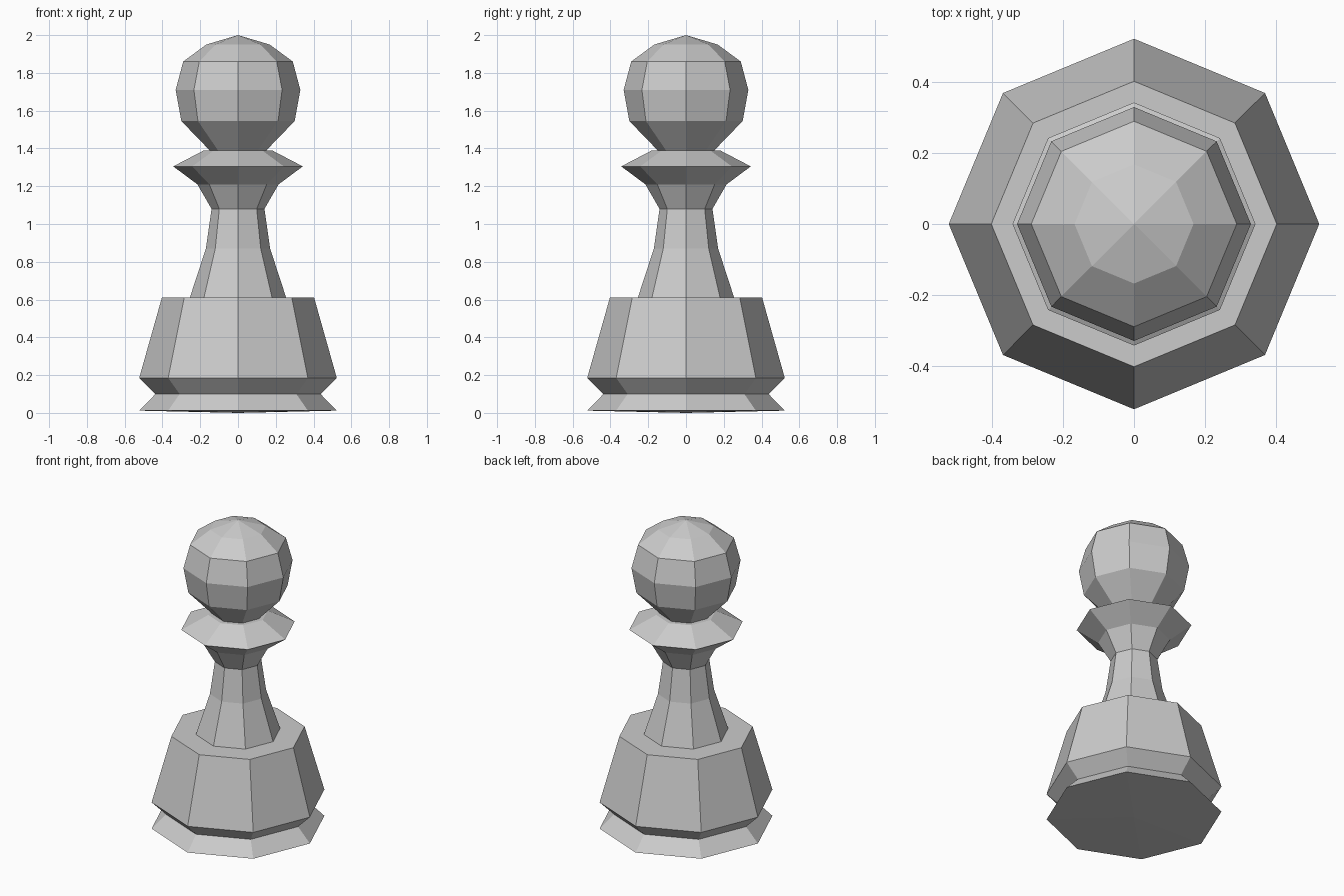
import bpy
import bmesh
from math import cos, sin, tau

SIDES = 8

cube = bpy.data.objects.get("Cube")
if cube:
    bpy.data.objects.remove(cube, do_unlink=True)

grey = bpy.data.materials.new("light_grey")
grey.use_nodes = True
grey.diffuse_color = (0.6, 0.6, 0.6, 1)
grey.node_tree.nodes["Principled BSDF"].inputs["Base Color"].default_value = grey.diffuse_color


def lathe(name, profile):
    """Turn a (radius, height) profile into a closed eight-sided solid."""
    bm = bmesh.new()
    rings = []
    for r, z in profile:
        if r == 0:
            rings.append([bm.verts.new((0, 0, z))] * SIDES)
        else:
            rings.append([bm.verts.new((r * cos(tau * i / SIDES), r * sin(tau * i / SIDES), z))
                          for i in range(SIDES)])
    for low, high in zip(rings, rings[1:]):
        for i in range(SIDES):
            j = (i + 1) % SIDES
            corners = dict.fromkeys((low[i], low[j], high[j], high[i]))
            bm.faces.new(list(corners))
    bmesh.ops.recalc_face_normals(bm, faces=bm.faces)
    mesh = bpy.data.meshes.new(name)
    bm.to_mesh(mesh)
    bm.free()
    mesh.materials.append(grey)
    obj = bpy.data.objects.new(name, mesh)
    bpy.context.collection.objects.link(obj)
    return obj


# Flared foot, pinched waist and tapered drum
lathe("base", [(0, 0), (0.523, 0.012), (0.437, 0.1), (0.523, 0.185),
               (0.403, 0.61), (0, 0.61)])

# Concave stem
lathe("stem", [(0, 0.6), (0.255, 0.61), (0.17, 0.87), (0.14, 1.08),
               (0.215, 1.21), (0, 1.21)])

# Sharp-edged collar
lathe("collar", [(0, 1.2), (0.215, 1.21), (0.343, 1.305), (0.18, 1.39), (0, 1.39)])

# Faceted ball head
lathe("head", [(0, 1.36), (0.15, 1.39), (0.3, 1.545), (0.33, 1.71),
               (0.29, 1.86), (0.168, 1.95), (0, 2.0)])
